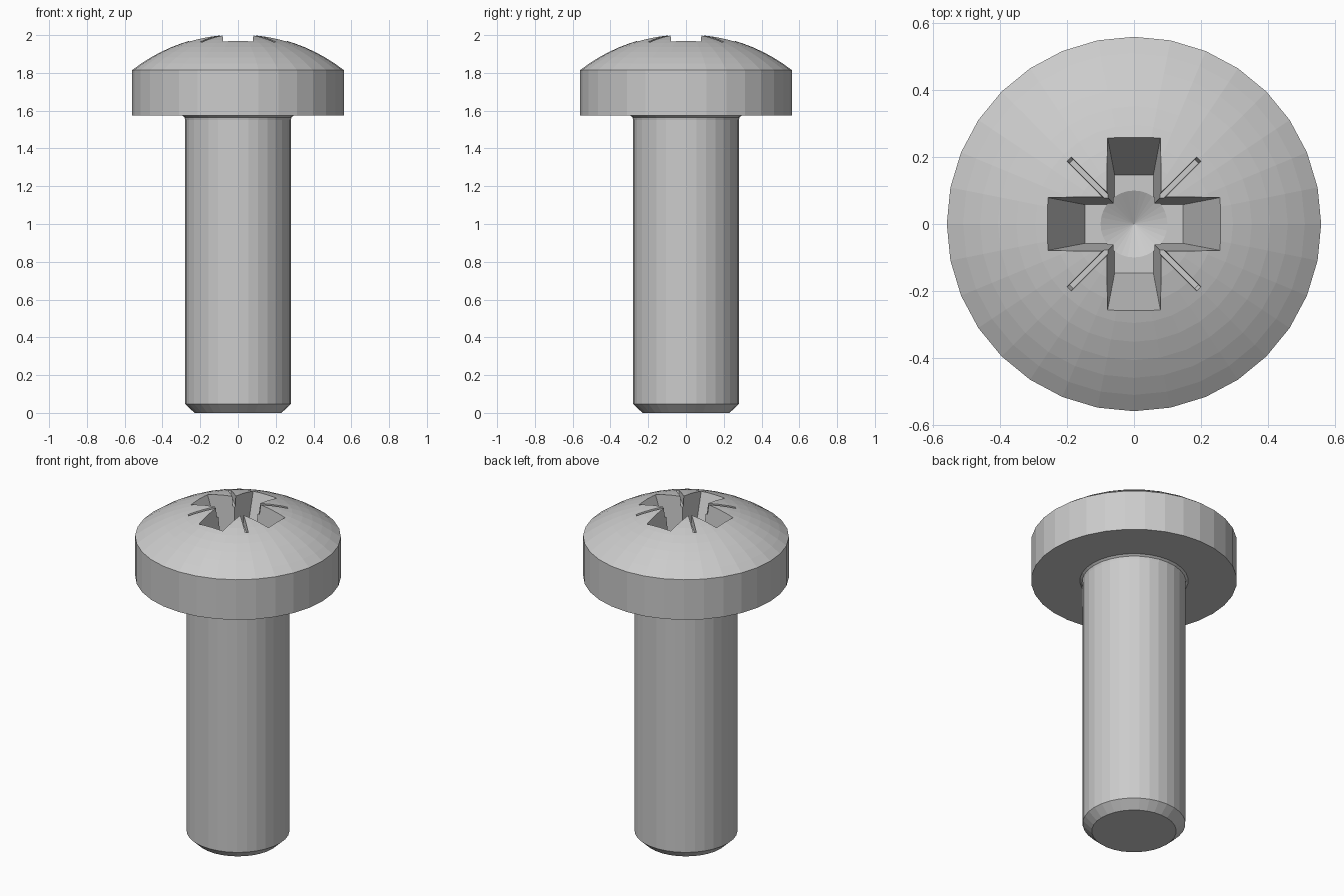
import bpy, bmesh, math
from mathutils import Matrix

if "Cube" in bpy.data.objects:
    bpy.data.objects.remove(bpy.data.objects["Cube"])

SIDES = 32


def finish(name, bm):
    bmesh.ops.recalc_face_normals(bm, faces=bm.faces[:])
    mesh = bpy.data.meshes.new(name)
    bm.to_mesh(mesh)
    bm.free()
    obj = bpy.data.objects.new(name, mesh)
    bpy.context.collection.objects.link(obj)
    return obj


def lathe(name, profile):
    bm = bmesh.new()
    verts = [bm.verts.new((r, 0, z)) for r, z in profile]
    edges = [bm.edges.new(p) for p in zip(verts, verts[1:])]
    bmesh.ops.spin(bm, geom=verts + edges, cent=(0, 0, 0), axis=(0, 0, 1),
                   angle=math.tau, steps=SIDES)
    bmesh.ops.remove_doubles(bm, verts=bm.verts[:], dist=1e-5)
    return finish(name, bm)


def tapered_block(name, top, bottom, z_top, z_bottom, turn):
    """Block whose half sizes run from bottom to top, turned about z."""
    bm = bmesh.new()
    bmesh.ops.create_cube(bm, size=2)
    for v in bm.verts:
        (hx, hy), z = (top, z_top) if v.co.z > 0 else (bottom, z_bottom)
        v.co = (math.copysign(hx, v.co.x), math.copysign(hy, v.co.y), z)
    bmesh.ops.rotate(bm, verts=bm.verts[:], matrix=Matrix.Rotation(math.radians(turn), 3, 'Z'))
    return finish(name, bm)


# Shank, flat underside and domed head as one turned profile
edge_r, edge_z, apex = 0.56, 1.815, 2.007
sag = apex - edge_z
R = (edge_r ** 2 + sag ** 2) / (2 * sag)
sweep = math.asin(edge_r / R)
profile = [(0, 0), (0.23, 0), (0.28, 0.047), (0.28, 1.55), (0.283, 1.565),
           (0.295, 1.574), (edge_r, 1.574)]
for i in range(11):
    a = sweep * (1 - i / 10)
    profile.append((R * math.sin(a), apex - R + R * math.cos(a)))
profile[-1] = (0, apex)
screw = lathe("screw", profile)

# Cross recess, centre dimple and the four thin corner marks
floor = 1.67
cutters = []
for turn in (0, 90):
    cutters.append(tapered_block("recess_arm_cutter", (0.289, 0.085), (0.147, 0.058),
                                 2.05, floor, turn))
cutters.append(lathe("dimple_cutter", [(0, floor - 0.05), (0.1, floor), (0.1, floor + 0.05),
                                       (0, floor + 0.05)]))
for turn in (45, 135):
    cutters.append(tapered_block("corner_mark_cutter", (0.31, 0.011), (0.265, 0.008),
                                 2.05, 1.94, turn))

bpy.context.view_layer.objects.active = screw
for c in cutters:
    c.hide_render = True
    mod = screw.modifiers.new("cut", 'BOOLEAN')
    mod.operation = 'DIFFERENCE'
    mod.solver = 'EXACT'
    mod.object = c
    bpy.ops.object.modifier_apply(modifier=mod.name)
for c in cutters:
    bpy.data.objects.remove(c)
